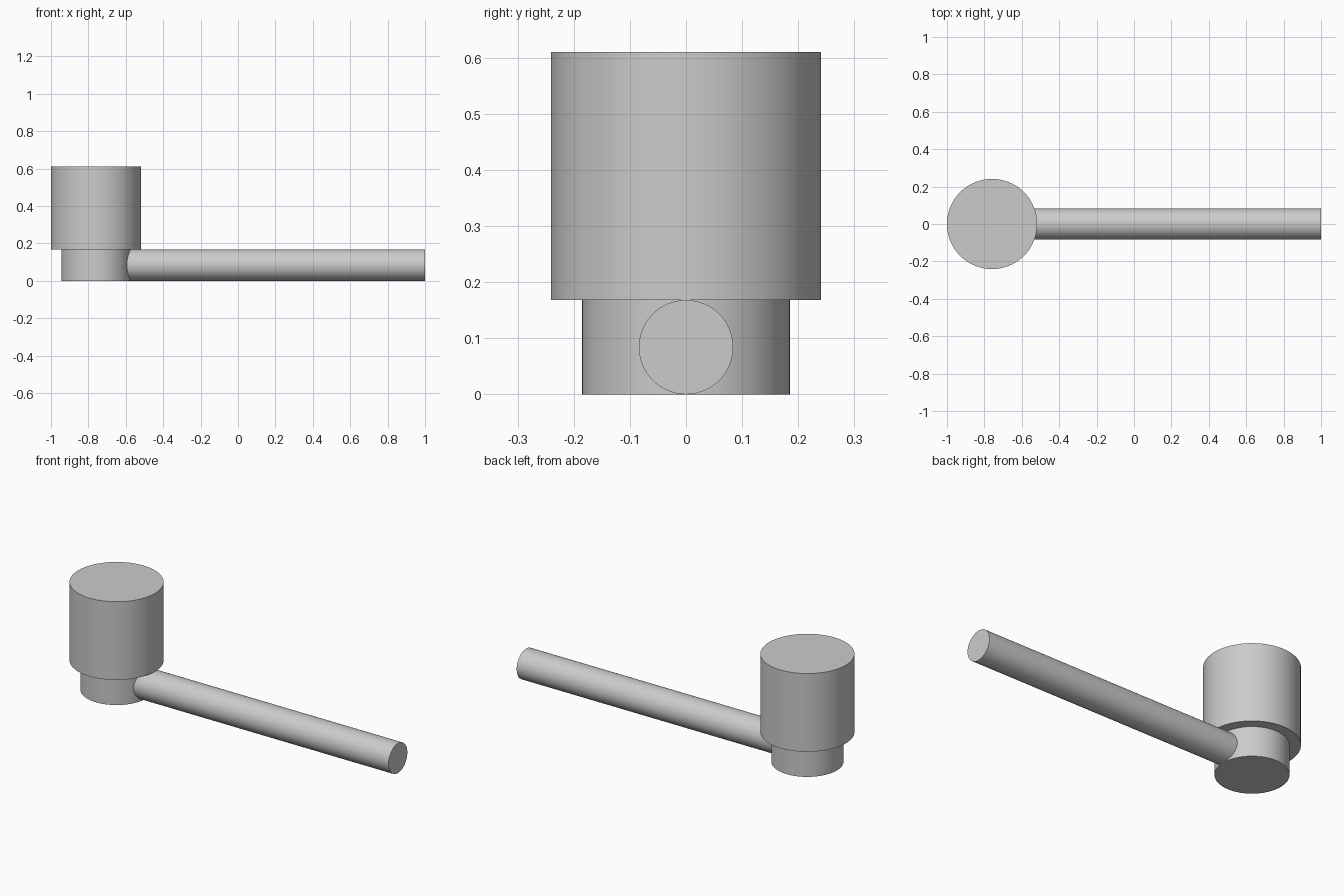
import bpy
import math

cube = bpy.data.objects.get("Cube")
if cube:
    bpy.data.objects.remove(cube, do_unlink=True)

grey = bpy.data.materials.new("light_grey")
grey.use_nodes = True
colour = (0.6, 0.6, 0.6, 1)
grey.diffuse_color = colour
grey.node_tree.nodes["Principled BSDF"].inputs["Base Color"].default_value = colour

HUB_X = -0.759   # axis shared by head and neck
NECK_TOP = 0.168
ROD_RADIUS = NECK_TOP / 2


def cylinder(name, radius, start, end, along_x=False):
    """Smooth capped cylinder from start to end, upright or along x."""
    middle = [(a + b) / 2 for a, b in zip(start, end)]
    bpy.ops.mesh.primitive_cylinder_add(
        vertices=96, radius=radius, depth=math.dist(start, end), location=middle,
        rotation=(0, math.pi / 2 if along_x else 0, 0))
    part = bpy.context.object
    part.name = name
    part.data.materials.append(grey)
    bpy.ops.object.shade_smooth_by_angle(angle=math.radians(30))
    return part


# Wide head on a narrower neck
cylinder("head", 0.241, (HUB_X, 0, NECK_TOP), (HUB_X, 0, 0.61))
cylinder("neck", 0.185, (HUB_X, 0, 0), (HUB_X, 0, NECK_TOP))

# Long rod, its inner end just buried in the neck
cylinder("rod", ROD_RADIUS, (-0.6, 0, ROD_RADIUS), (1, 0, ROD_RADIUS), along_x=True)
